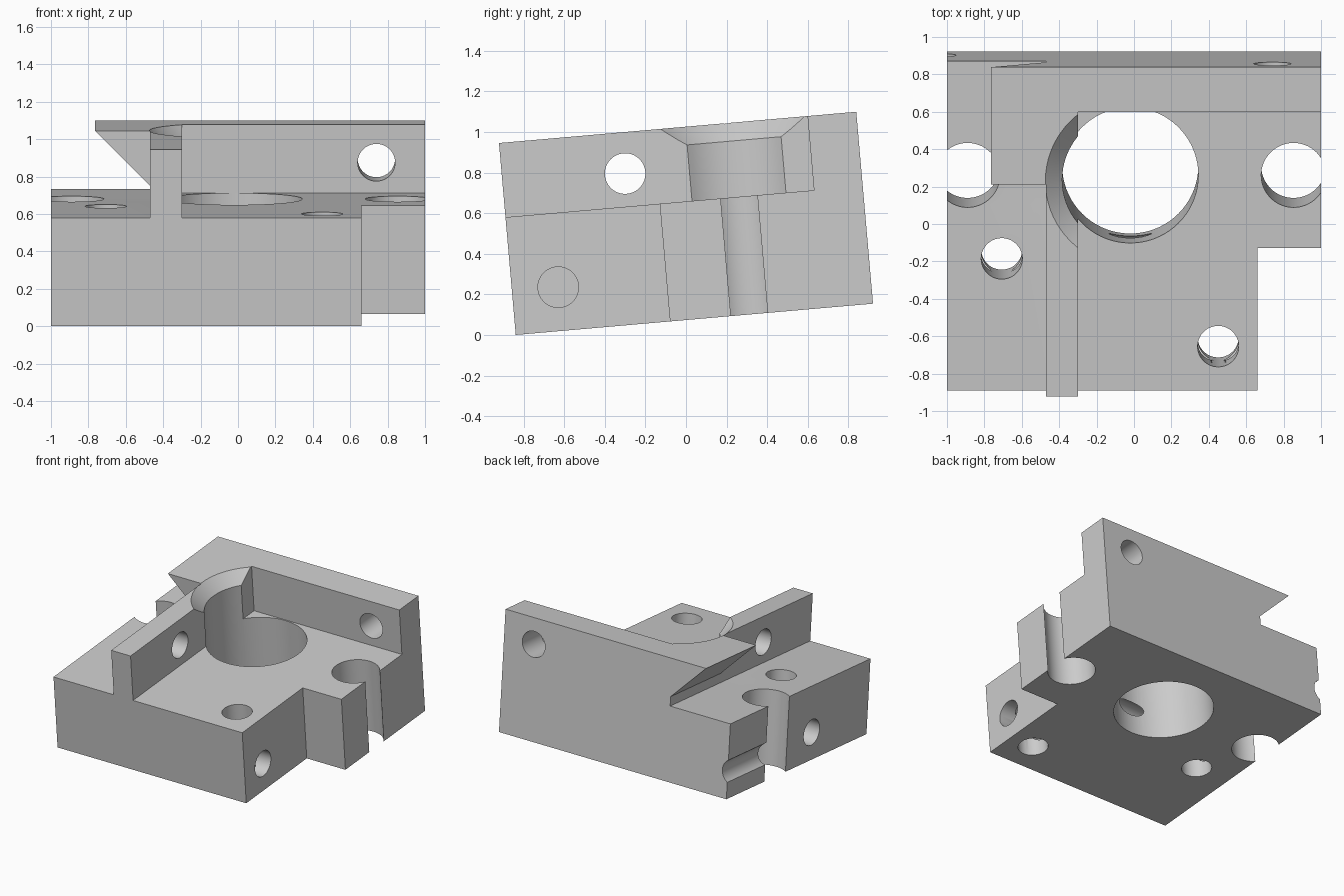
import bpy, bmesh, math
from mathutils import Matrix, Vector

if "Cube" in bpy.data.objects:
    bpy.data.objects.remove(bpy.data.objects["Cube"])

# Local frame of the block: x across, y depth from front, z height; tilted at the end
D, H, F = 1.767, 0.949, 0.582        # depth, full height, floor height
WALL = 1.526                         # front of the rear wall
BORE_X, BORE_Y, BORE_R = -0.02, 1.155, 0.364
TILT = math.radians(5)

grey = bpy.data.materials.new("plain grey")
grey.diffuse_color = (0.6, 0.6, 0.6, 1)
grey.use_nodes = True
grey.node_tree.nodes["Principled BSDF"].inputs["Base Color"].default_value = grey.diffuse_color


def make(name, bm):
    bmesh.ops.recalc_face_normals(bm, faces=bm.faces[:])
    me = bpy.data.meshes.new(name)
    bm.to_mesh(me)
    bm.free()
    me.materials.append(grey)
    ob = bpy.data.objects.new(name, me)
    bpy.context.collection.objects.link(ob)
    return ob


def box(name, lo, hi):
    lo, hi = Vector(lo), Vector(hi)
    bm = bmesh.new()
    bmesh.ops.create_cube(bm, size=1)
    for v in bm.verts:
        v.co = (lo + hi) / 2 + v.co * (hi - lo)
    return make(name, bm)


def rod(name, a, b, r, r2=None, keep_left_of=None):
    a, b = Vector(a), Vector(b)
    rot = Vector((0, 0, 1)).rotation_difference(b - a).to_matrix().to_4x4()
    bm = bmesh.new()
    bmesh.ops.create_cone(bm, cap_ends=True, segments=72, radius1=r,
                          radius2=r if r2 is None else r2, depth=(b - a).length,
                          matrix=Matrix.Translation((a + b) / 2) @ rot)
    if keep_left_of is not None:
        cut = bmesh.ops.bisect_plane(bm, geom=bm.verts[:] + bm.edges[:] + bm.faces[:],
                                     plane_co=(keep_left_of, 0, 0), plane_no=(1, 0, 0),
                                     clear_outer=True)
        edges = [e for e in cut["geom_cut"] if isinstance(e, bmesh.types.BMEdge)]
        bmesh.ops.contextual_create(bm, geom=edges)
    return make(name, bm)


def prism(name, profile, y0, y1):
    bm = bmesh.new()
    face = bm.faces.new([bm.verts.new((x, y0, z)) for x, z in profile])
    out = bmesh.ops.extrude_face_region(bm, geom=[face])
    bmesh.ops.translate(bm, vec=(0, y1 - y0, 0),
                        verts=[v for v in out["geom"] if isinstance(v, bmesh.types.BMVert)])
    return make(name, bm)


block = box("bracket_block", (-1, 0, 0), (1, D, H))

cutters = [
    # open pocket, front corner notch and left shelf
    box("pocket", (-0.30, -0.2, F), (1.2, WALL, 1.3)),
    box("corner_notch", (0.66, -0.3, -0.2), (1.3, 0.763, 1.2)),
    box("left_shelf", (-1.2, -0.25, F), (-0.47, 1.136, 1.25)),
    # undercut below the rear left overhang
    prism("overhang_undercut", [(-1.15, F), (-0.47, F), (-0.47, 0.655),
                                (-0.764, H), (-0.764, 1.15), (-1.15, 1.15)], 1.0, 2.0),
    # main bore and its chamfer in the left wall
    rod("main_bore", (BORE_X, BORE_Y, -0.1), (BORE_X, BORE_Y, 1.4), BORE_R),
    rod("bore_chamfer", (BORE_X, BORE_Y, H - 0.09), (BORE_X, BORE_Y, H + 0.06),
        BORE_R, BORE_R + 0.15, keep_left_of=-0.297),
    # cross holes through the walls
    rod("left_wall_hole", (-0.6, 0.606, 0.745), (-0.2, 0.606, 0.745), 0.1),
    rod("rear_wall_hole", (0.74, 1.4, 0.745), (0.74, 1.95, 0.745), 0.1),
    # blind side channels and rear left groove
    rod("left_channel", (-1.1, 0.71, 0.216), (0.3, 0.71, 0.216), 0.1),
    rod("right_channel", (0.1, 0.229, 0.216), (0.9, 0.229, 0.216), 0.1),
    rod("rear_groove", (-1.052, 1.155, 0.216), (-1.052, 1.95, 0.216), 0.1),
]
# vertical holes through the floor: side slots and small holes
for name, x, y, r in [("left_slot", -0.89, 1.155, 0.173), ("right_slot", 0.853, 1.155, 0.173),
                      ("left_floor_hole", -0.707, 0.707, 0.11),
                      ("right_floor_hole", 0.45, 0.236, 0.11)]:
    cutters.append(rod(name, (x, y, -0.1), (x, y, F + 0.03), r))

for c in cutters:
    m = block.modifiers.new(c.name, "BOOLEAN")
    m.operation, m.solver, m.object = "DIFFERENCE", "EXACT", c

# bake the cuts and remove the cutters
bpy.context.view_layer.update()
result = bpy.data.meshes.new_from_object(block.evaluated_get(bpy.context.evaluated_depsgraph_get()))
block.modifiers.clear()
block.data = result
for c in cutters:
    bpy.data.objects.remove(c)
result.materials.clear()
result.materials.append(grey)
for p in result.polygons:
    p.material_index = 0

# tilt the block so it rests on its front lower edge, centred
s, c = math.sin(TILT), math.cos(TILT)
result.transform(Matrix.Translation((0, (H * s - D * c) / 2, 0)) @ Matrix.Rotation(TILT, 4, "X"))

bpy.ops.object.select_all(action="DESELECT")
block.select_set(True)
bpy.context.view_layer.objects.active = block
bpy.ops.object.shade_smooth_by_angle(angle=math.radians(25))
